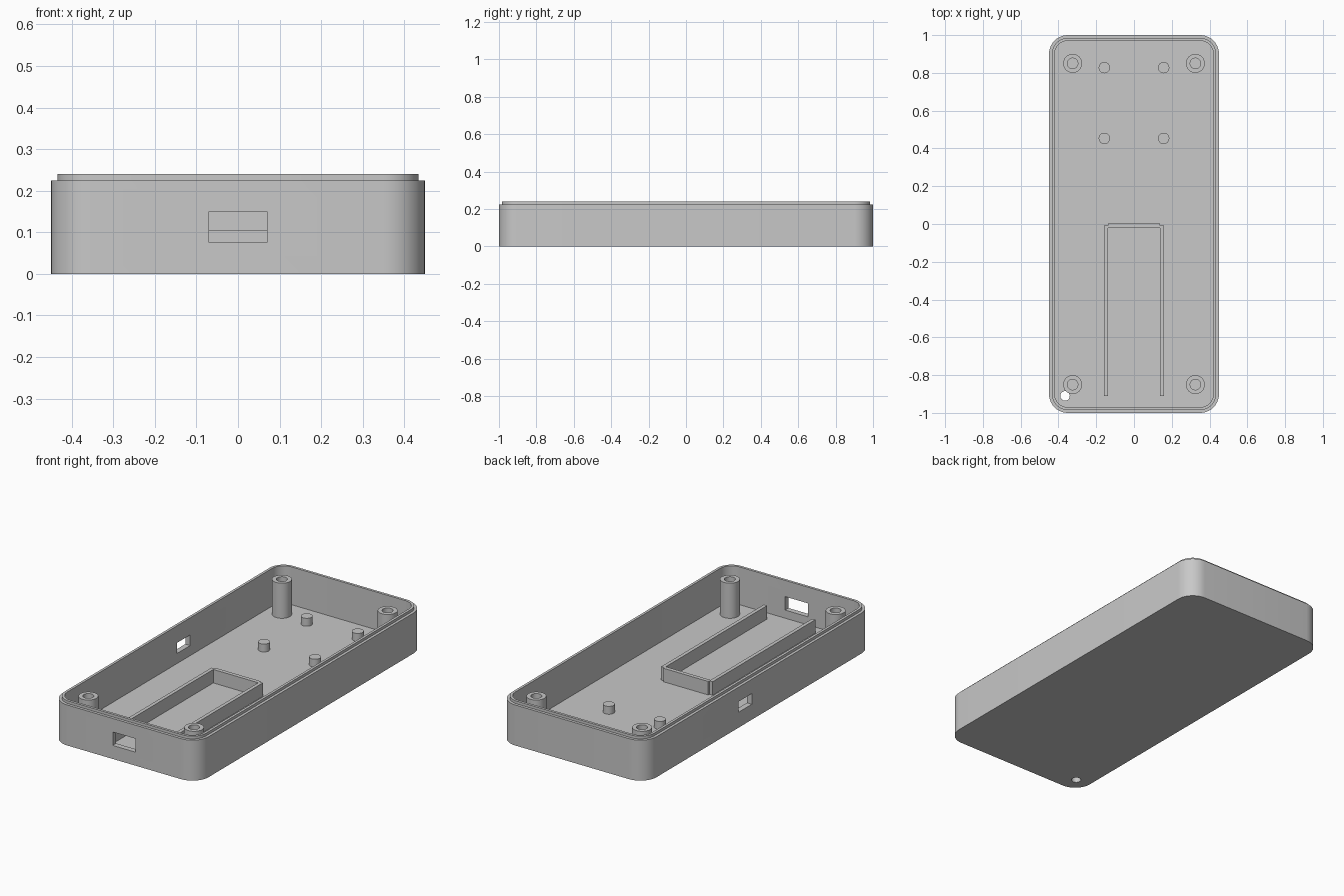
import bpy
import bmesh
from math import cos, sin, pi, radians

cube = bpy.data.objects.get("Cube")
if cube:
    bpy.data.objects.remove(cube, do_unlink=True)

# Single grey plastic
GREY = (0.58, 0.58, 0.58, 1.0)
plastic = bpy.data.materials.new("grey_plastic")
plastic.use_nodes = True
plastic.diffuse_color = GREY
plastic.node_tree.nodes["Principled BSDF"].inputs["Base Color"].default_value = GREY

FLOOR, RIM, LIP = 0.03, 0.225, 0.24
HALF_X, HALF_Y, CORNER = 0.45, 1.0, 0.1
WALL, STEP = 0.03, 0.0155


def finish(bm, name):
    bmesh.ops.recalc_face_normals(bm, faces=bm.faces)
    mesh = bpy.data.meshes.new(name)
    bm.to_mesh(mesh)
    bm.free()
    mesh.materials.append(plastic)
    obj = bpy.data.objects.new(name, mesh)
    bpy.context.collection.objects.link(obj)
    return obj


def smooth(obj):
    bpy.ops.object.select_all(action='DESELECT')
    obj.select_set(True)
    bpy.context.view_layer.objects.active = obj
    bpy.ops.object.shade_smooth_by_angle(angle=radians(30))


def rounded_outline(inset, steps=10):
    """Rounded rectangle, counted corner by corner."""
    r = CORNER - inset
    points = []
    for i, (sx, sy) in enumerate([(1, 1), (-1, 1), (-1, -1), (1, -1)]):
        for k in range(steps + 1):
            a = (i + k / steps) * pi / 2
            points.append((sx * (HALF_X - CORNER) + r * cos(a),
                           sy * (HALF_Y - CORNER) + r * sin(a)))
    return points


def circle_outline(x, y, r, sides=32):
    return [(x + r * cos(2 * pi * k / sides), y + r * sin(2 * pi * k / sides))
            for k in range(sides)]


def stack(name, rings):
    """Closed solid skinned through successive (outline, z) rings."""
    bm = bmesh.new()
    loops = [[bm.verts.new((x, y, z)) for x, y in outline] for outline, z in rings]
    for a, b in zip(loops, loops[1:]):
        for k in range(len(a)):
            n = (k + 1) % len(a)
            bm.faces.new((a[k], a[n], b[n], b[k]))
    bm.faces.new(loops[0])
    bm.faces.new(loops[-1])
    return finish(bm, name)


def box(name, xs, ys, zs):
    bm = bmesh.new()
    bmesh.ops.create_cube(bm, size=1)
    for v in bm.verts:
        v.co = [(lo + hi) / 2 + c * (hi - lo)
                for c, (lo, hi) in zip(v.co, (xs, ys, zs))]
    return finish(bm, name)


# Tray with a stepped lip around the rim
outer, lip, inner = (rounded_outline(i) for i in (0, STEP, WALL))
tray = stack("tray", [(outer, 0), (outer, RIM), (lip, RIM), (lip, LIP),
                      (inner, LIP), (inner, FLOOR)])

# Front port, side port and floor hole cut through the tray
cutters = [
    box("front_port_cutter", (-0.07, 0.07), (-1.05, -0.94), (0.075, 0.15)),
    box("side_port_cutter", (-0.5, -0.4), (0.065, 0.18), (0.086, 0.145)),
    stack("floor_hole_cutter", [(circle_outline(-0.365, -0.91, 0.025), z)
                                for z in (-0.05, 0.08)]),
]
bpy.context.view_layer.objects.active = tray
for cutter in cutters:
    mod = tray.modifiers.new("cut", 'BOOLEAN')
    mod.operation = 'DIFFERENCE'
    mod.solver = 'EXACT'
    mod.object = cutter
    bpy.ops.object.modifier_apply(modifier=mod.name)
    bpy.data.objects.remove(cutter, do_unlink=True)
smooth(tray)

# Hollow screw posts in the corners
for side, sx in (("left", 1), ("right", -1)):
    for end, sy in (("front", -1), ("back", 1)):
        x, y = sx * 0.325, sy * 0.85
        tube, bore = circle_outline(x, y, 0.05), circle_outline(x, y, 0.028)
        smooth(stack(f"screw_post_{end}_{side}",
                     [(tube, FLOOR - 0.005), (tube, RIM), (bore, RIM), (bore, FLOOR + 0.005)]))

    # Short support pegs at the back
    for end, y in (("middle", 0.453), ("back", 0.828)):
        peg = circle_outline(sx * 0.157, y, 0.03)
        smooth(stack(f"support_peg_{end}_{side}", [(peg, FLOOR - 0.005), (peg, 0.074)]))

    # Holder side rails
    box(f"holder_rail_{side}", sorted((sx * 0.138, sx * 0.158)),
        (-0.91, -0.008), (FLOOR - 0.005, 0.105))

# Holder end bar
box("holder_end_bar", (-0.138, 0.138), (-0.02, 0.002), (FLOOR - 0.005, 0.105))
